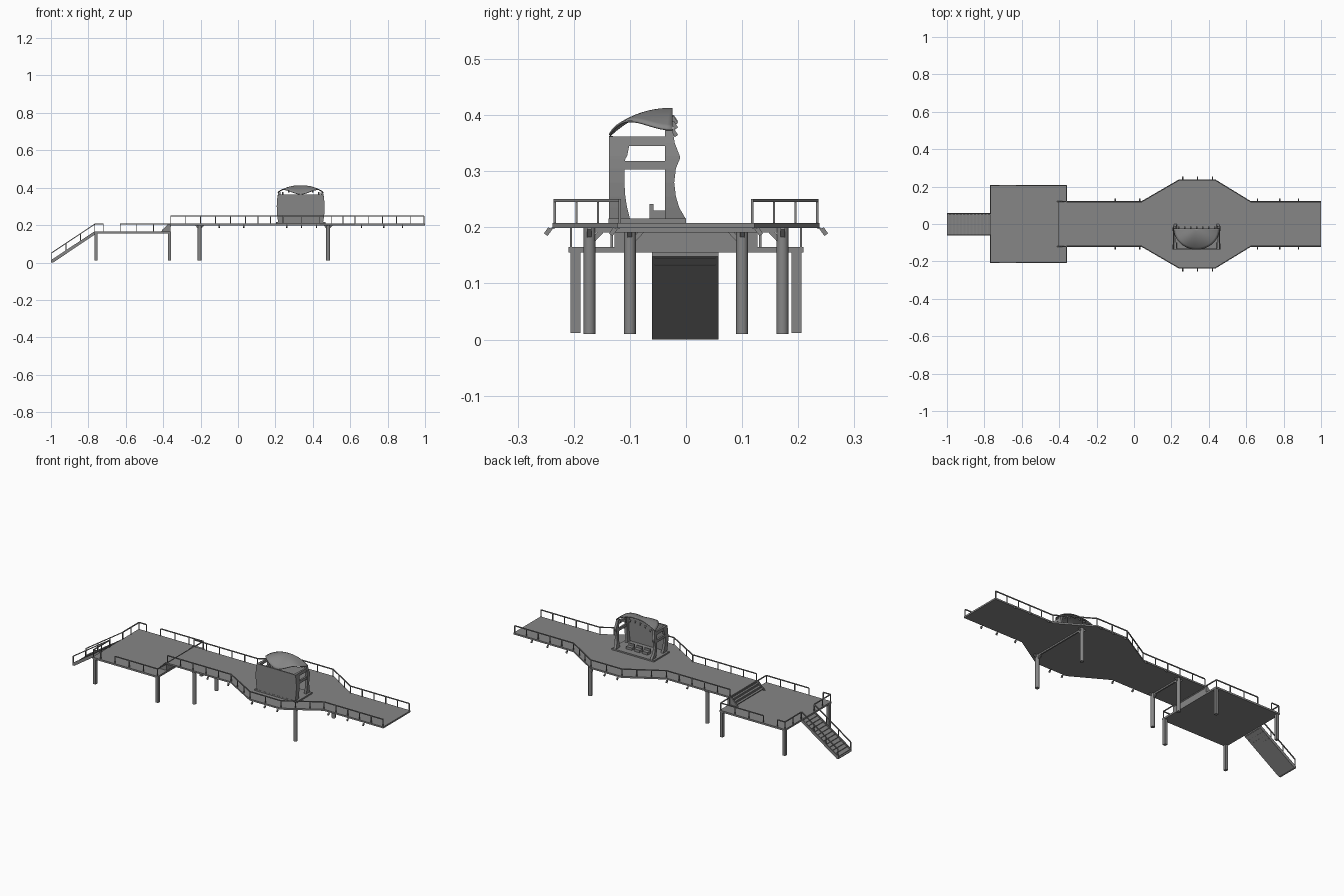
import bpy, bmesh, math
from mathutils import Vector, Matrix

if "Cube" in bpy.data.objects:
    bpy.data.objects.remove(bpy.data.objects["Cube"])

grey = bpy.data.materials.new("plain_grey")
grey.use_nodes = True
COLOR = (0.24, 0.24, 0.24, 1)
grey.diffuse_color = COLOR
grey.node_tree.nodes["Principled BSDF"].inputs["Base Color"].default_value = COLOR


def finish(name, bm):
    bmesh.ops.recalc_face_normals(bm, faces=bm.faces)
    me = bpy.data.meshes.new(name)
    bm.to_mesh(me)
    bm.free()
    me.materials.append(grey)
    ob = bpy.data.objects.new(name, me)
    bpy.context.scene.collection.objects.link(ob)
    return ob


def box(bm, x0, x1, y0, y1, z0, z1):
    mid = Vector((x0 + x1, y0 + y1, z0 + z1)) / 2
    m = Matrix.Translation(mid) @ Matrix.Diagonal((x1 - x0, y1 - y0, z1 - z0, 1))
    bmesh.ops.create_cube(bm, size=1, matrix=m)


def bar(bm, a, b, w=0.005, h=0.005):
    a, b = Vector(a), Vector(b)
    d = b - a
    rot = d.to_track_quat('X', 'Z').to_matrix().to_4x4()
    m = Matrix.Translation((a + b) / 2) @ rot @ Matrix.Diagonal((d.length, w, h, 1))
    bmesh.ops.create_cube(bm, size=1, matrix=m)


def prism(bm, pts, offset):
    face = bm.faces.new([bm.verts.new(p) for p in pts])
    res = bmesh.ops.extrude_face_region(bm, geom=[face])
    verts = [v for v in res["geom"] if isinstance(v, bmesh.types.BMVert)]
    bmesh.ops.translate(bm, verts=verts, vec=offset)


def railing(bm, path, height=0.04, spacing=0.08):
    up = Vector((0, 0, height))
    for a, b in zip(path, path[1:]):
        a, b = Vector(a), Vector(b)
        bar(bm, a + up, b + up)
        n = max(1, round((b - a).length / spacing))
        for i in range(n + 1):
            p = a.lerp(b, i / n)
            bar(bm, p, p + up, 0.004, 0.004)


# Main walkway with a wide middle bay
DECK, LOW = 0.208, 0.165
edge = [(-0.36, 0.122), (0.04, 0.122), (0.24, 0.238), (0.435, 0.238), (0.625, 0.122), (1, 0.122)]
bm = bmesh.new()
outline = edge + [(x, -y) for x, y in reversed(edge)]
prism(bm, [(x, y, 0.199) for x, y in outline], (0, 0, DECK - 0.199))
finish("main_deck", bm)

bm = bmesh.new()
for s in (-1, 1):
    railing(bm, [(min(x, 0.995), s * (y - 0.004), DECK) for x, y in edge])
finish("main_railings", bm)

# Small floodlights hung under the deck edges
bm = bmesh.new()
for s in (-1, 1):
    for x in (-0.1, 0.03, 0.26, 0.34, 0.42, 0.66, 0.78, 0.88):
        y = 0.238 if 0.2 < x < 0.5 else 0.122
        bar(bm, (x, s * (y + 0.004), 0.198), (x, s * (y + 0.012), 0.187), 0.007, 0.008)
        bar(bm, (x, s * (y - 0.004), 0.2), (x, s * (y + 0.008), 0.195), 0.003, 0.003)
finish("deck_floodlights", bm)

# Round columns with braces and cross beams
bm = bmesh.new()
for x, y in ((-0.205, 0.1), (0.482, 0.172)):
    for s in (-1, 1):
        bmesh.ops.create_cone(bm, cap_ends=True, segments=20, radius1=0.0105, radius2=0.0105,
                              depth=0.19, matrix=Matrix.Translation((x, s * y, 0.105)))
        bar(bm, (x, s * y, 0.17), (x, s * (y - 0.028), 0.2), 0.008, 0.008)
        for k in (-1, 1):
            bar(bm, (x, s * y, 0.178), (x + k * 0.02, s * y, 0.199), 0.008, 0.008)
    box(bm, x - 0.004, x + 0.004, -y, y, 0.191, 0.2)
ob = finish("round_columns", bm)
bpy.context.view_layer.objects.active = ob
ob.select_set(True)
bpy.ops.object.shade_smooth_by_angle(angle=math.radians(35))
ob.select_set(False)

# Lower landing
X0, X1, Y = -0.77, -0.358, 0.209
bm = bmesh.new()
box(bm, X0, X1, -Y, Y, 0.155, LOW)
finish("lower_landing", bm)

bm = bmesh.new()
for x in (-0.76, -0.367):
    for s in (-1, 1):
        box(bm, x - 0.008, x + 0.008, s * 0.197 - 0.009, s * 0.197 + 0.009, 0.012, 0.156)
finish("landing_legs", bm)

bm = bmesh.new()
xa, xb, ye = X0 + 0.004, X1 - 0.004, Y - 0.004
for s in (-1, 1):
    railing(bm, [(xa, s * 0.06, LOW), (xa, s * ye, LOW), (-0.72, s * ye, LOW)])
    railing(bm, [(-0.63, s * ye, LOW), (xb, s * ye, LOW), (xb, s * 0.125, LOW)])
finish("landing_railings", bm)

# Short steps up to the main deck
bm = bmesh.new()
for i in range(3):
    x = -0.405 + i * 0.015
    z = LOW + (i + 1) * 0.0108
    box(bm, x, x + 0.017, -0.117, 0.117, z - 0.004, z)
    box(bm, x + 0.013, x + 0.016, -0.117, 0.117, z, z + 0.008)
for y in (-0.124, 0.117):
    prism(bm, [(-0.412, y, LOW), (-0.36, y, LOW), (-0.36, y, DECK), (-0.372, y, DECK)], (0, 0.007, 0))
box(bm, -0.364, -0.36, -0.12, 0.12, 0.165, 0.2)
finish("upper_steps", bm)

# Entrance stair
bm = bmesh.new()
prism(bm, [(-1, -0.058, 0), (-0.988, -0.058, 0), (-0.768, -0.058, 0.148),
           (-0.768, -0.058, 0.157), (-1, -0.058, 0.004)], (0, 0.113, 0))
N = 12
for i in range(N):
    x = -0.995 + i * 0.226 / N
    z = 0.012 + i * 0.15 / N
    box(bm, x, x + 0.017, -0.056, 0.053, z - 0.004, z)
for y in (-0.061, 0.052):
    prism(bm, [(-1, y, 0), (-0.988, y, 0), (-0.768, y, 0.148),
               (-0.768, y, 0.166), (-1, y, 0.013)], (0, 0.006, 0))
finish("entrance_stair", bm)
bm = bmesh.new()
for y in (-0.058, 0.055):
    railing(bm, [(-0.996, y, 0.012), (X0 + 0.004, y, LOW)], spacing=0.09)
finish("stair_railings", bm)

# Stage: plinth, back wall and side frames
CX = 0.335
bm = bmesh.new()
box(bm, 0.202, 0.468, -0.138, 0, DECK, 0.216)
finish("stage_plinth", bm)
bm = bmesh.new()
box(bm, 0.218, 0.452, -0.137, -0.13, 0.216, 0.363)
finish("stage_back_wall", bm)

rows = [0.216, 0.235, 0.255, 0.28, 0.305, 0.322, 0.327, 0.35, 0.375]
front_y = [-0.001, -0.012, -0.018, -0.021, -0.018, -0.011, -0.011, -0.02, -0.024]
bm = bmesh.new()
for s in (-1, 1):
    start = len(bm.verts)
    back = [(-0.11 + 0.01 * abs(2 * i / 7 - 1) ** 2, z) for i, z in enumerate(rows[:-1])]
    back[-1] = (-0.098, 0.362)
    for prof, y0 in ((back, -0.137), (list(zip(front_y, rows)), -0.037)):
        for (ya, za), (yb, zb) in zip(prof, prof[1:]):
            x = CX + s * 0.106
            prism(bm, [(x, y0, za), (x, ya, za), (x, yb, zb), (x, y0, zb)], (s * 0.014, 0, 0))
    for z0, z1 in ((0.303, 0.318), (0.345, 0.362)):
        xs = sorted((CX + s * 0.108, CX + s * 0.118))
        box(bm, xs[0], xs[1], -0.132, -0.035, z0, z1)
    # Bow the frames outwards at mid height
    bm.verts.ensure_lookup_table()
    for v in bm.verts[start:]:
        v.co.x += s * 0.008 * max(0, 1 - ((v.co.z - 0.295) / 0.08) ** 2)
bmesh.ops.remove_doubles(bm, verts=bm.verts, dist=0.0001)
finish("stage_side_frames", bm)

# Half-shell roof
bm = bmesh.new()
R, T = 10, 32
grid = []
for j in range(T + 1):
    t = math.pi * j / T
    rim = 0.364 + 0.01 * abs(math.cos(t)) + 0.018 * math.sin(2 * t) ** 2
    line = []
    for i in range(R + 1):
        r = i / R
        line.append(bm.verts.new((CX - 0.122 * r * math.cos(t), -0.024 - 0.112 * r * math.sin(t),
                                  0.411 - (0.411 - rim) * r ** 2.2)))
    grid.append(line)
for a, b in zip(grid, grid[1:]):
    for i in range(R):
        bm.faces.new((a[i], a[i + 1], b[i + 1], b[i]))
bmesh.ops.remove_doubles(bm, verts=bm.verts, dist=0.0001)
roof = finish("stage_roof", bm)
mod = roof.modifiers.new("thickness", 'SOLIDIFY')
mod.thickness = 0.004
mod.offset = 0
for p in roof.data.polygons:
    p.use_smooth = True

# Spotlights along the roof edge
bm = bmesh.new()
for i in range(-3, 4):
    x, z = CX + i * 0.032, 0.405 - 0.033 * (i / 3.5) ** 2
    bar(bm, (x, -0.025, z - 0.006), (x, -0.017, z - 0.018), 0.008, 0.007)
finish("stage_spotlights", bm)

# Low seats on the stage
bm = bmesh.new()
for x in (-0.05, 0, 0.05):
    box(bm, CX + x - 0.018, CX + x + 0.018, -0.065, -0.037, 0.216, 0.23)
    box(bm, CX + x - 0.018, CX + x + 0.018, -0.065, -0.058, 0.23, 0.242)
finish("stage_seats", bm)
